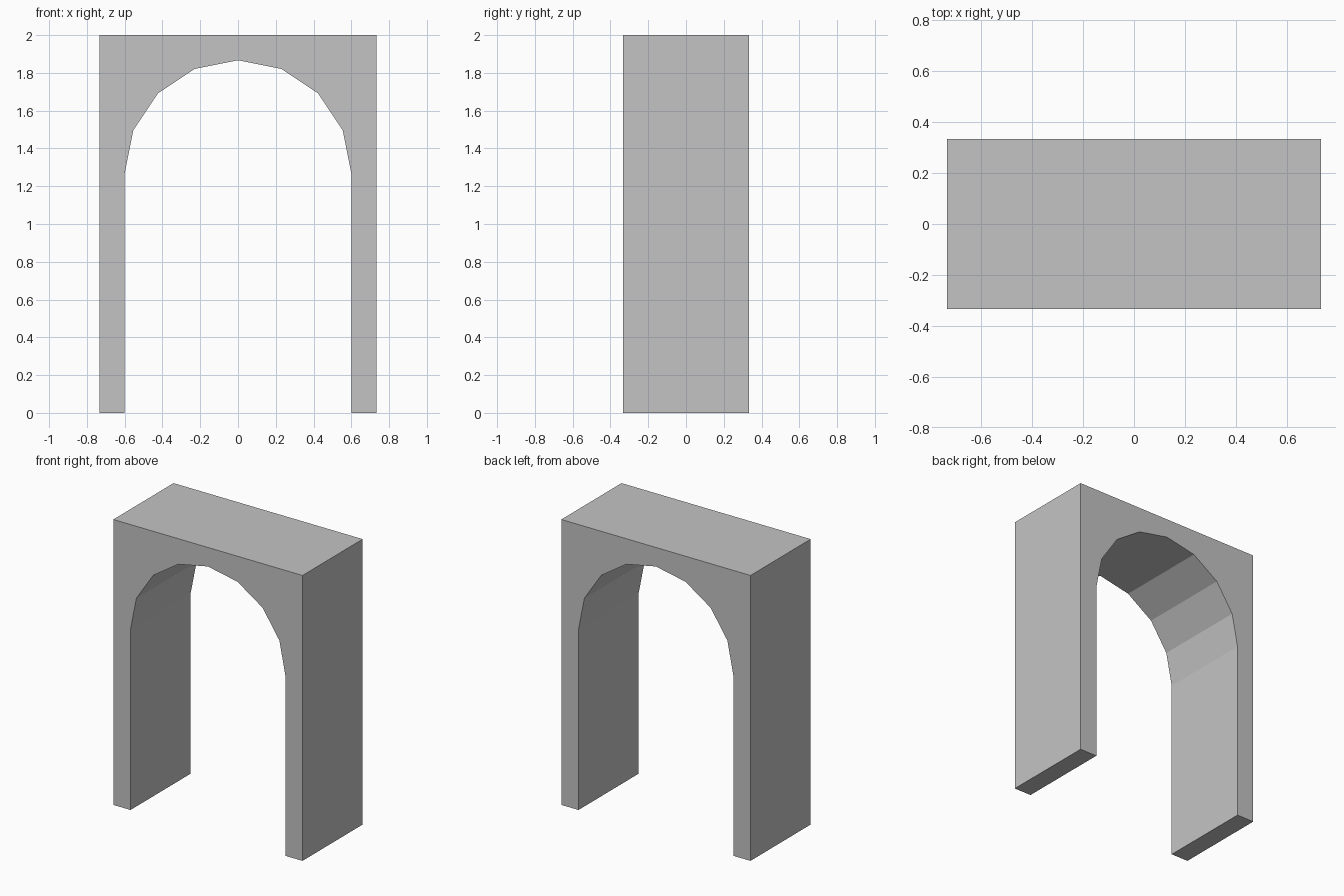
import bpy
import bmesh
from math import cos, sin, pi

cube = bpy.data.objects.get("Cube")
if cube:
    bpy.data.objects.remove(cube, do_unlink=True)

HALF_WIDTH, DEPTH, HEIGHT = 0.7333, 0.6667, 2.0
RADIUS, SPRING_Z, SEGMENTS = 0.6, 1.2667, 8

# Plain grey stone
stone = bpy.data.materials.new("grey_stone")
stone.use_nodes = True
grey = (0.55, 0.55, 0.55, 1.0)
stone.diffuse_color = grey
stone.node_tree.nodes["Principled BSDF"].inputs["Base Color"].default_value = grey

# Archway outline: outer block, then the faceted half-round opening
outline = [(RADIUS, 0), (HALF_WIDTH, 0), (HALF_WIDTH, HEIGHT),
           (-HALF_WIDTH, HEIGHT), (-HALF_WIDTH, 0), (-RADIUS, 0)]
for i in range(SEGMENTS, -1, -1):
    a = pi * i / SEGMENTS
    outline.append((RADIUS * cos(a), SPRING_Z + RADIUS * sin(a)))

# Extrude the outline through the depth
bm = bmesh.new()
face = bm.faces.new([bm.verts.new((x, -DEPTH / 2, z)) for x, z in outline])
extruded = bmesh.ops.extrude_face_region(bm, geom=[face], use_keep_orig=True)
back = [v for v in extruded["geom"] if isinstance(v, bmesh.types.BMVert)]
bmesh.ops.translate(bm, verts=back, vec=(0, DEPTH, 0))
bmesh.ops.recalc_face_normals(bm, faces=bm.faces)

mesh = bpy.data.meshes.new("archway")
bm.to_mesh(mesh)
bm.free()
mesh.materials.append(stone)
archway = bpy.data.objects.new("archway", mesh)
bpy.context.collection.objects.link(archway)
